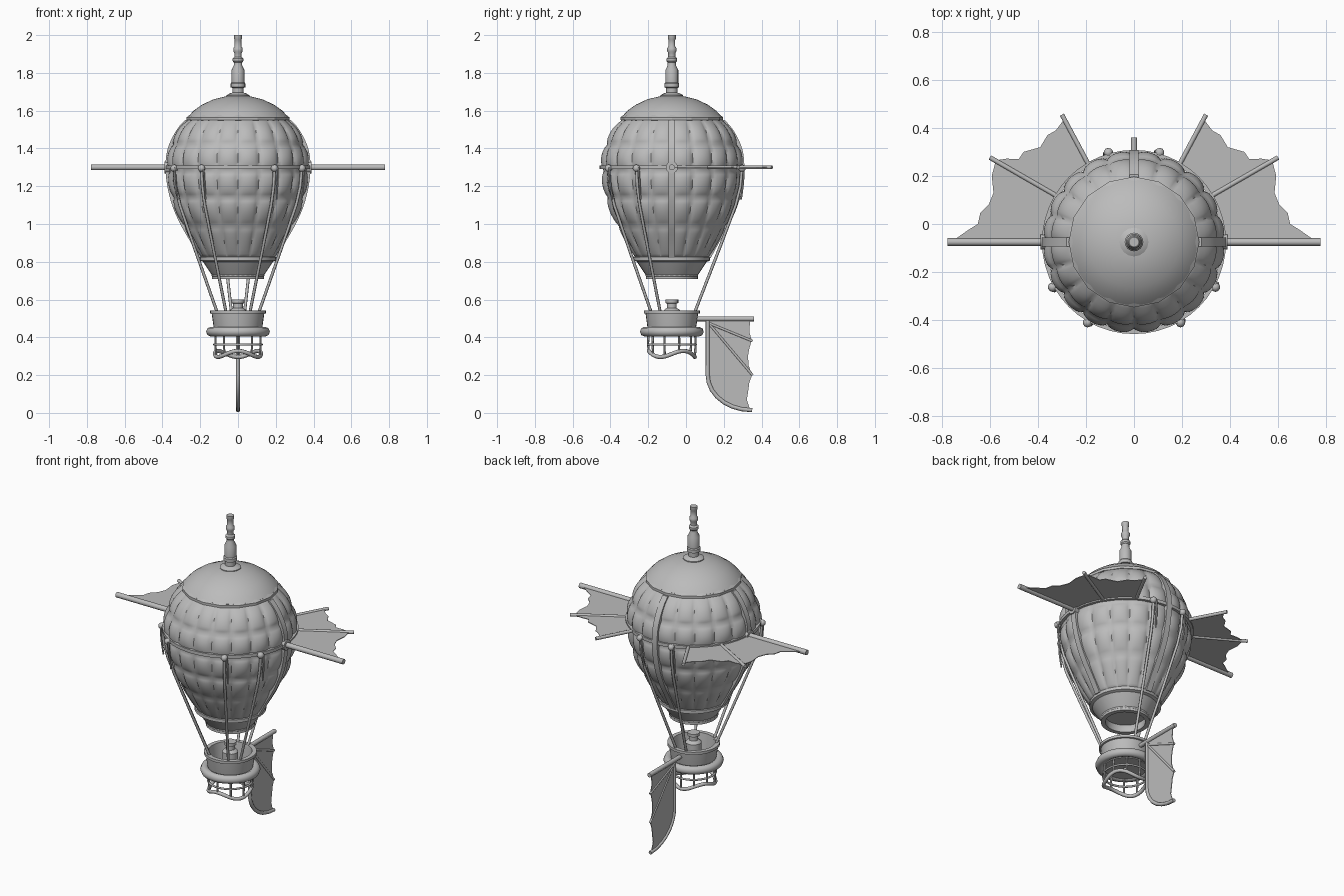
import bpy, bmesh, math
from math import sin, cos, pi, radians
from mathutils import Vector

if "Cube" in bpy.data.objects:
    bpy.data.objects.remove(bpy.data.objects["Cube"])

AY = -0.075  # the balloon's vertical axis
LOBES = 20
grey = bpy.data.materials.new("plain_grey")
grey.use_nodes = True
COLOUR = (0.5, 0.5, 0.5, 1)
grey.diffuse_color = COLOUR
grey.node_tree.nodes["Principled BSDF"].inputs["Base Color"].default_value = COLOUR


def finish(bm, name, angle=35):
    bmesh.ops.recalc_face_normals(bm, faces=bm.faces)
    mesh = bpy.data.meshes.new(name)
    bm.to_mesh(mesh)
    bm.free()
    obj = bpy.data.objects.new(name, mesh)
    bpy.context.collection.objects.link(obj)
    mesh.materials.append(grey)
    bpy.ops.object.select_all(action="DESELECT")
    obj.select_set(True)
    bpy.context.view_layer.objects.active = obj
    bpy.ops.object.shade_smooth_by_angle(angle=radians(angle))
    return obj


def skin(bm, rings, loop=False, caps=False):
    """Bridge equal rings of points with quads."""
    rows = [[bm.verts.new(p) for p in ring] for ring in rings]
    n = len(rows[0])
    pairs = list(zip(rows, rows[1:])) + ([(rows[-1], rows[0])] if loop else [])
    for a, b in pairs:
        for i in range(n):
            j = (i + 1) % n
            bm.faces.new((a[i], a[j], b[j], b[i]))
    if caps:
        bm.faces.new(rows[0])
        bm.faces.new(rows[-1])


def polar(r, a, z):
    return Vector((r * cos(a), AY + r * sin(a), z))


def lathe(name, profile, sides=32, loop=False, angle=35):
    bm = bmesh.new()
    skin(bm, [[polar(r, 2 * pi * i / sides, z) for i in range(sides)]
              for r, z in profile], loop, not loop)
    return finish(bm, name, angle)


def tube(name, points, radius, sides=8, closed=False):
    pts = [Vector(p) for p in points]
    n = len(pts)
    bm = bmesh.new()
    rings = []
    for i, p in enumerate(pts):
        if closed:
            t = pts[(i + 1) % n] - pts[i - 1]
        else:
            t = pts[min(i + 1, n - 1)] - pts[max(i - 1, 0)]
        t.normalize()
        ref = Vector((1, 0, 0)) if abs(t.x) < 0.8 else Vector((0, 0, 1))
        if closed:
            ref = Vector((0, 0, 1))
        u = t.cross(ref).normalized()
        v = t.cross(u)
        rings.append([p + radius * (cos(2 * pi * k / sides) * u + sin(2 * pi * k / sides) * v)
                      for k in range(sides)])
    skin(bm, rings, closed, not closed)
    return finish(bm, name, 50)


def hoop(name, r, z, radius, wave=0, count=64):
    return tube(name, [polar(r, 2 * pi * i / count, z + wave * sin(6 * pi * i / count))
                       for i in range(count)], radius, 8, True)


def membrane(name, outline, place, normal):
    """Thin sheet with a ragged outline."""
    bm = bmesh.new()
    half = Vector(normal) * 0.002
    pts = [Vector(place(a, b)) for a, b in outline]
    skin(bm, [[p - half for p in pts], [p + half for p in pts]], caps=True)
    return finish(bm, name, 20)


# Envelope outline, smoothly interpolated
OUTLINE = [(0.82, 0.2), (0.9, 0.243), (1.0, 0.3), (1.1, 0.343), (1.2, 0.368), (1.3, 0.378),
           (1.4, 0.366), (1.5, 0.318), (1.56, 0.265)]


def envelope(z):
    i = max(k for k in range(len(OUTLINE) - 1) if OUTLINE[k][0] <= z + 1e-6)
    slope = []
    for k in (i, i + 1):
        a, b = OUTLINE[max(k - 1, 0)], OUTLINE[min(k + 1, len(OUTLINE) - 1)]
        slope.append((b[1] - a[1]) / (b[0] - a[0]))
    (z0, r0), (z1, r1) = OUTLINE[i], OUTLINE[i + 1]
    h = z1 - z0
    t = (z - z0) / h
    return (r0 * (1 + 2 * t) * (1 - t) ** 2 + r1 * t * t * (3 - 2 * t)
            + h * slope[0] * t * (1 - t) ** 2 + h * slope[1] * t * t * (t - 1))


# Quilted envelope
bm = bmesh.new()
seams = [0.82, 0.99, 1.14, 1.28, 1.42, 1.56]
rings = []
for low, high in zip(seams, seams[1:]):
    for k in range(9 if high == seams[-1] else 8):
        z = low + (high - low) * k / 8
        ring = []
        for i in range(LOBES * 8):
            a = 2 * pi * i / (LOBES * 8)
            puff = (abs(sin(LOBES / 2 * a)) * abs(sin(pi * k / 8))) ** 0.6
            ring.append(polar(envelope(z) * (0.955 + 0.05 * puff), a, z))
        rings.append(ring)
skin(bm, rings, caps=True)
finish(bm, "quilted_envelope", 60)

# Cap, rim and mast
lathe("cap_dome", [(0.25, 1.55), (0.262, 1.57), (0.235, 1.6), (0.19, 1.632), (0.13, 1.66),
                   (0.06, 1.677)], 48)
lathe("cap_rim", [(0.25, 1.545), (0.272, 1.55), (0.272, 1.565), (0.255, 1.578)], 16, True, 20)
lathe("mast", [(0.06, 1.665), (0.06, 1.682), (0.042, 1.692), (0.03, 1.695), (0.03, 1.72),
               (0.039, 1.724), (0.039, 1.744), (0.034, 1.75), (0.034, 1.815), (0.022, 1.84),
               (0.022, 1.855), (0.028, 1.862), (0.028, 1.876), (0.019, 1.885), (0.019, 1.905),
               (0.025, 1.915), (0.025, 1.93), (0.018, 1.94), (0.018, 1.975), (0.021, 1.98),
               (0.021, 2.0)], 16)

# Neck, open below
lathe("neck", [(0.19, 0.83), (0.202, 0.825), (0.202, 0.806), (0.185, 0.8), (0.142, 0.735),
               (0.138, 0.73), (0.138, 0.708), (0.112, 0.708), (0.112, 0.75), (0.16, 0.82)], 32, True)
hoop("neck_lower_ring", 0.132, 0.728, 0.008)
lathe("neck_plug", [(0.125, 0.755), (0.125, 0.76)])

# Girdle and vertical straps
lathe("girdle", [(0.365, 1.29), (0.383, 1.29), (0.383, 1.31), (0.365, 1.31)], 48, True)
for name, a in (("left", 0), ("back", pi / 2), ("right", pi)):
    bm = bmesh.new()
    side = Vector((-sin(a), cos(a), 0)) * 0.018
    rings = []
    for k in range(25):
        z = 0.82 + 0.73 * k / 24
        r = envelope(z)
        inner, outer = polar(r - 0.03, a, z), polar(r + 0.006, a, z)
        rings.append([inner - side, outer - side, outer + side, inner + side])
    skin(bm, rings, caps=True)
    finish(bm, name + "_strap")

# Side wings
WING = [(0.36, -0.07), (0.74, -0.06), (0.69, -0.025), (0.65, 0.0), (0.64, 0.045), (0.605, 0.08),
        (0.585, 0.13), (0.592, 0.2), (0.575, 0.265), (0.53, 0.272), (0.48, 0.27), (0.46, 0.3),
        (0.39, 0.32), (0.36, 0.37), (0.325, 0.39), (0.295, 0.43), (0.19, 0.25), (0.31, 0.13)]
for name, s in (("left", 1), ("right", -1)):
    membrane(name + "_wing_skin", WING, lambda x, y: (s * x, y, 1.3), (0, 0, 1))
    for part, a, b, r in (("front", (0.36, AY), (0.777, AY), 0.016),
                          ("middle", (0.31, 0.11), (0.6, 0.277), 0.01),
                          ("rear", (0.185, 0.24), (0.3, 0.455), 0.01)):
        tube(f"{name}_wing_{part}_spar", [(s * a[0], a[1], 1.3), (s * b[0], b[1], 1.3)], r, 10)
    tube(name + "_wing_hub", [(s * 0.35, AY, 1.3), (s * 0.39, AY, 1.3)], 0.032, 16)

# Suspension ropes with knots and loose ends
for n, deg in enumerate((-29, -60, -120, -151, 74, 106)):
    a = radians(deg)
    path = [polar(r, a, z) for r, z in ((0.386, 1.3), (0.378, 1.2), (0.352, 1.1), (0.305, 0.98),
                                        (0.262, 0.87), (0.125, 0.53))]
    tube(f"rope_{n}", path, 0.008)
    tube(f"rope_end_{n}", [polar(0.392, a + 0.04, 1.3), polar(0.388, a + 0.05, 1.22),
                           polar(0.376, a + 0.05, 1.13)], 0.005, 6)
    bm = bmesh.new()
    bmesh.ops.create_icosphere(bm, subdivisions=2, radius=0.02)
    bmesh.ops.translate(bm, verts=bm.verts, vec=polar(0.387, a, 1.295))
    finish(bm, f"knot_{n}", 60)

# Basket, bumper and burner
lathe("basket", [(0.12, 0.41), (0.13, 0.46), (0.139, 0.525), (0.148, 0.527), (0.148, 0.543),
                 (0.122, 0.543), (0.11, 0.44), (0.01, 0.435), (0.01, 0.41)], 32, True)
hoop("bumper", 0.143, 0.43, 0.026)
lathe("burner", [(0.045, 0.43), (0.045, 0.54), (0.036, 0.55), (0.026, 0.555), (0.026, 0.578),
                 (0.034, 0.582), (0.034, 0.6)], 16)

# Cage under the basket
hoop("cage_upper_ring", 0.126, 0.362, 0.006)
hoop("cage_lower_ring", 0.122, 0.312, 0.011, 0.016)
for i in range(10):
    a = 2 * pi * (i + 0.5) / 10
    tube(f"cage_bar_{i}", [polar(0.124, a, 0.42), polar(0.126, a, 0.362),
                           polar(0.122, a, 0.312 + 0.016 * sin(3 * a))], 0.006, 6)

# Rudder
ARC = [(0.115, 0.49), (0.115, 0.2)] + [
    (0.345 - 0.23 * cos(radians(d)), 0.2 - 0.185 * sin(radians(d))) for d in range(12, 91, 13)]
ARC.append((0.35, 0.014))
EDGE = [(0.335, 0.03), (0.322, 0.07), (0.33, 0.12), (0.335, 0.16), (0.35, 0.2), (0.332, 0.25),
        (0.328, 0.3), (0.335, 0.34), (0.348, 0.385), (0.335, 0.43), (0.34, 0.495)]
membrane("rudder_skin", ARC[:-1] + EDGE, lambda y, z: (0, y, z), (1, 0, 0))
tube("rudder_curved_spar", [(0, y, z) for y, z in ARC], 0.011)
tube("rudder_boom", [(0, 0.05, 0.498), (0, 0.36, 0.498)], 0.013, 10)
for n, z in enumerate((0.38, 0.2)):
    tube(f"rudder_rib_{n}", [(0, 0.12, 0.475), (0, 0.352, z)], 0.007)
